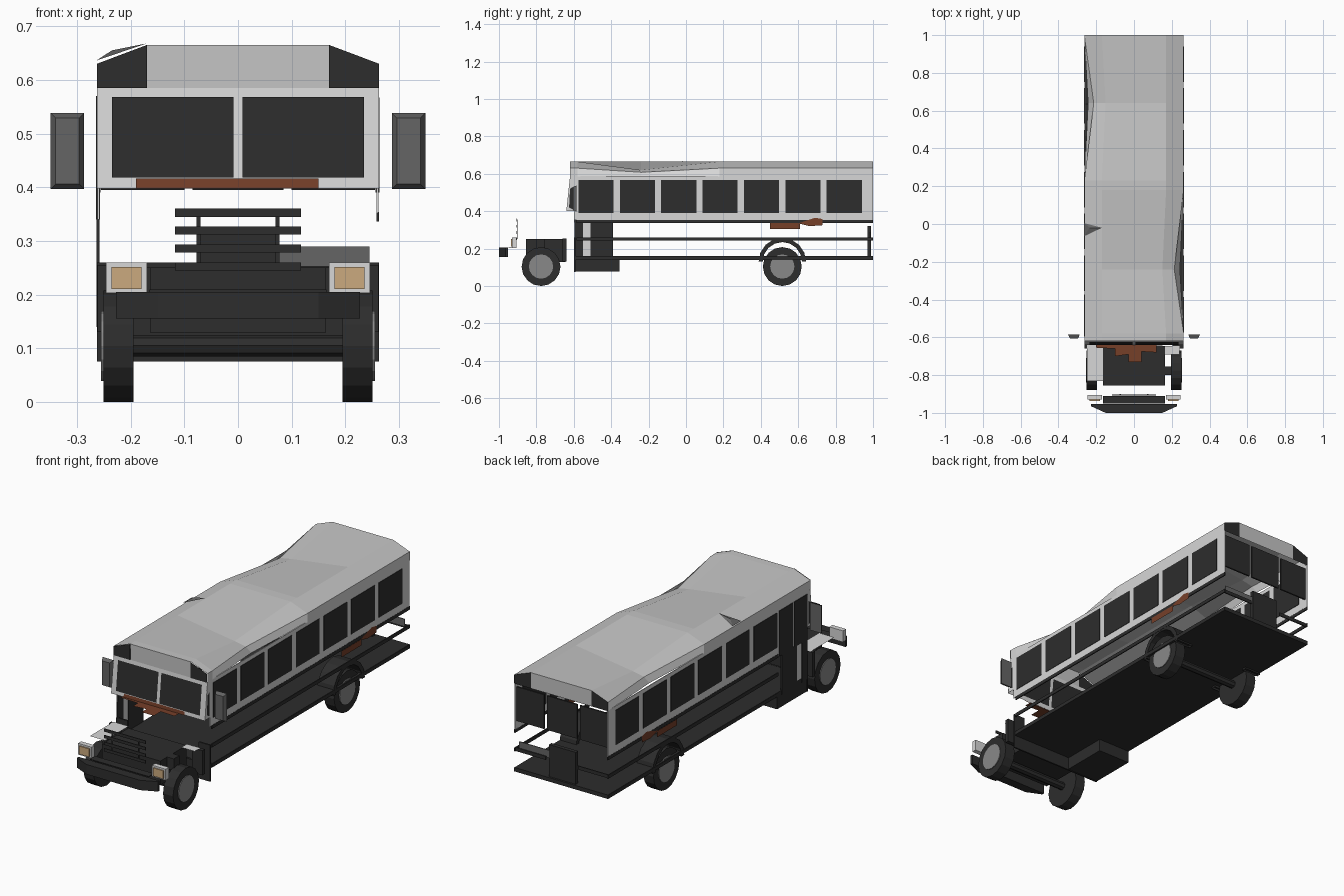
import bpy, bmesh, math
from mathutils import Matrix

if "Cube" in bpy.data.objects:
    bpy.data.objects.remove(bpy.data.objects["Cube"])


def mat(name, r, g, b):
    m = bpy.data.materials.new(name)
    m.diffuse_color = (r, g, b, 1)
    m.use_nodes = True
    m.node_tree.nodes["Principled BSDF"].inputs["Base Color"].default_value = m.diffuse_color
    return m


DARK = mat("charcoal", .026, .026, .026)
WHITE = mat("dirty white", .68, .68, .68)
ROOF = mat("light grey", .56, .56, .56)
GREY = mat("mid grey", .13, .13, .13)
HUB = mat("hub grey", .25, .25, .25)
RUST = mat("rust", .18, .05, .022)
LENS = mat("lamp tan", .60, .40, .21)


def mesh(name, verts, faces, *mats):
    me = bpy.data.meshes.new(name)
    me.from_pydata(verts, [], faces)
    ob = bpy.data.objects.new(name, me)
    bpy.context.collection.objects.link(ob)
    for m in mats:
        me.materials.append(m)
    return ob


def box(name, x0, x1, y0, y1, z0, z1, m, taper=0):
    """Box; taper shrinks the front (-y) face in x and z."""
    v = []
    for y, t in ((y0, taper), (y1, 0)):
        v += [(x0 + t, y, z0 + t), (x1 - t, y, z0 + t), (x1 - t, y, z1 - t), (x0 + t, y, z1 - t)]
    f = [(0, 1, 2, 3), (7, 6, 5, 4), (0, 4, 5, 1), (1, 5, 6, 2), (2, 6, 7, 3), (3, 7, 4, 0)]
    return mesh(name, v, f, m)


def sheet(name, pts, m):
    return mesh(name, pts, [tuple(range(len(pts)))], m)


def cyl(name, r, x0, x1, y, z, m, n=16):
    bm = bmesh.new()
    bmesh.ops.create_cone(bm, cap_ends=True, segments=n, radius1=r, radius2=r, depth=abs(x1 - x0),
                          matrix=Matrix.Translation(((x0 + x1) / 2, y, z)) @ Matrix.Rotation(math.pi / 2, 4, 'Y'))
    me = bpy.data.meshes.new(name)
    bm.to_mesh(me)
    bm.free()
    me.materials.append(m)
    bpy.context.collection.objects.link(bpy.data.objects.new(name, me))


# wheels, hubs, axles
for y, tag in ((-.775, "front"), (.515, "rear")):
    cyl(tag + "_axle", .02, -.2, .2, y, .105, DARK, 8)
    for s in (-1, 1):
        cyl(tag + "_tyre", .104, s * .195, s * .251, y, .104, DARK)
        cyl(tag + "_hub", .065, s * .24, s * .255, y, .104, HUB)

# rear wheel arches: half rings
for s in (-1, 1):
    v, f, n = [], [], 8
    for i in range(n + 1):
        a = math.pi * i / n
        for r in (.105, .127):
            for x in (.17, .262):
                v.append((s * x, .515 + r * math.cos(a), .13 + r * math.sin(a)))
    for i in range(n):
        b = i * 4
        for p, q in ((0, 1), (1, 3), (3, 2), (2, 0)):
            f.append((b + p, b + q, b + 4 + q, b + 4 + p))
    mesh("rear_wheel_arch", v, f, DARK)

# floor, door step, firewall
box("floor", -.262, .262, -.59, 1, .14, .16, DARK)
box("door_step", -.262, -.08, -.595, -.355, .077, .14, DARK)
box("firewall", -.263, .263, -.6, -.592, .075, .16, DARK)
for s in (-1, 1):
    box("firewall_side", s * .2, s * .263, -.6, -.592, .15, .26, DARK)

# engine block and front end
box("engine", -.163, .163, -.855, -.645, .128, .25, DARK)
sheet("left_fender", [(-.25, -.83, .257), (-.165, -.83, .257), (-.165, -.64, .257), (-.25, -.64, .257)], WHITE)
sheet("right_fender", [(.165, -.69, .257), (.24, -.69, .257), (.24, -.645, .257), (.165, -.645, .257)], WHITE)
for s in (-1, 1):
    box("fender_skirt", s * .205, s * .262, -.66, -.64, .13, .255, DARK)
    box("inner_wing", s * .163, s * .2, -.80, -.755, .19, .25, DARK)
    box("lamp_housing", s * .17, s * .246, -.93, -.905, .203, .26, WHITE)
    box("lamp_lens", s * .18, s * .236, -.936, -.93, .21, .251, LENS)
    box("grille_post", s * .07, s * .077, -.902, -.899, .25, .355, DARK)
for z in (.245, .278, .312, .345):
    box("grille_bar", -.117, .117, -.907, -.903, z, z + .015, DARK)
box("radiator_shelf", -.165, .165, -.95, -.91, .205, .209, DARK)
# bumper with swept ends
bp = [(-.227, -.965), (-.15, -1), (.15, -1), (.227, -.965), (.227, -.953), (-.227, -.953)]
mesh("front_bumper", [(x, y, z) for z in (.155, .205) for x, y in bp],
     [tuple(range(5, -1, -1)), tuple(range(6, 12))] + [(i, (i + 1) % 6, (i + 1) % 6 + 6, i + 6) for i in range(6)], DARK)

# side walls, window panes, rails
starts = [-.575 + i * .2212 for i in range(7)]
for s in (-1, 1):
    side = "right" if s > 0 else "left"
    box(side + "_wall", s * .258, s * .262, -.6 if s > 0 else -.365, 1, .352, .587, WHITE)
    for i, y in enumerate(starts):
        if s < 0 and i == 0:
            continue
        box(side + "_window", s * .256, s * .264, y, y + .188, .39, .567, DARK)
    for z in (.336, .242, .14):
        box(side + "_rail", s * .258, s * .263, -.585 if s > 0 else -.365, 1, z, z + .018, DARK)
    # rust patches on the lower edge
    for pts in ([(.45, .305), (.61, .305), (.61, .337), (.45, .337)],
                [(.6, .335), (.66, .32), (.73, .325), (.73, .358), (.69, .365)]):
        sheet(side + "_rust_patch", [(s * .2655, y, z) for y, z in pts], RUST)
    # rear corner window, rear rail
    box("rear_window", s * .1, s * .255, .985, .993, .395, .568, DARK)
    box("rear_rail", s * .09, s * .262, .99, .995, .242, .26, DARK)
    # mirrors
    box("mirror", s * .318 - .031, s * .318 + .031, -.605, -.585, .397, .538, GREY, .009)
    # cab corner between wall and windscreen
    sheet("cab_corner", [(s * .262, -.6, .4), (s * .262, -.64, .4), (s * .262, -.62, .587), (s * .262, -.6, .587)], WHITE)
    sheet("corner_slot", [(s * .2635, -.605, .41), (s * .2635, -.605, .53), (s * .2635, -.62, .52), (s * .2635, -.625, .42)], DARK)
box("rear_door_window", -.085, .085, .985, .993, .395, .568, DARK)
box("rear_door_panel", -.075, .075, .97, .99, .16, .322, DARK)
box("rear_panel", 0, .245, .982, .986, .252, .29, GREY)

# folding door on the left
for y0, y1 in ((-.595, -.55), (-.51, -.39)):
    box("door_leaf", -.264, -.258, y0, y1, .14, .345, DARK)
for y0, y1 in ((-.595, -.49), (-.48, -.372)):
    box("door_window", -.265, -.257, y0, y1, .34, .57, DARK)
box("door_header", -.262, -.258, -.6, -.365, .34, .587, WHITE)
box("door_strip", -.262, -.26, -.55, -.51, .16, .345, WHITE)


# windscreen face, leaning
def lean(z, d=0):
    return -.62 - (.585 - z) * .11 - d


def front(name, x0, x1, z0, z1, m, d=0):
    sheet(name, [(x0, lean(z0, d), z0), (x1, lean(z0, d), z0), (x1, lean(z1, d), z1), (x0, lean(z1, d), z1)], m)


front("cab_front", -.263, .263, .398, .587, WHITE)
for s in (-1, 1):
    front("windscreen", s * .008, s * .235, .418, .568, DARK, .003)
    front("windscreen_inner", s * .008, s * .235, .418, .568, DARK, -.003)
# rusty hood remains under the windscreen
front("rust_strip", -.19, .15, .398, .416, RUST, .004)
sheet("rust_hood", [(x, y, .399) for x, y in
      ((-.2, -.64), (-.2, -.655), (-.1, -.66), (-.1, -.70), (-.03, -.69), (-.03, -.73),
       (.04, -.73), (.04, -.675), (.12, -.68), (.12, -.64))], RUST)

# dented roof: stations (y, left dent, right dent), lofted
stations = [(-.62, 0, 0), (-.58, 0, 0), (-.24, 0, 1), (.18, 0, 0), (.23, 0, 0), (.64, 1, 0), (1, 0, 0)]
v, f = [], []
for y, l, r in stations:
    v += [(-.263 + .02 * l, y, .585), (-.263 + .05 * l, y, .63 - .022 * l), (-.17 + .02 * l, y, .665 - .045 * l),
          (.17 - .02 * r, y, .665 - .045 * r), (.263 - .05 * r, y, .63 - .022 * r), (.263 - .02 * r, y, .585)]
for i in range(len(stations) - 1):
    for k in range(5):
        a = i * 6 + k
        f.append((a, a + 1, a + 7, a + 6))
roof = mesh("dented_roof", v, f, ROOF, WHITE)
for p in roof.data.polygons:
    p.material_index = 1 if p.index % 5 in (0, 4) else 0

# end caps of the roof with black corners
for y, o in ((-.62, -.003), (1, 0)):
    sheet("roof_end", [(-.17, y, .585), (.17, y, .585), (.17, y, .665), (-.17, y, .665)], ROOF)
    for s in (-1, 1):
        sheet("roof_end_corner", [(s * .17, y + o, .585), (s * .263, y + o, .585),
                                  (s * .263, y + o, .63), (s * .17, y + o, .665)], DARK)

# torn spot on the left roof edge
mesh("roof_tear", [(-.264, .005, .636), (-.17, -.02, .668), (-.264, -.065, .636), (-.235, -.02, .655)],
     [(0, 1, 3), (1, 2, 3), (2, 0, 3)], GREY)

# consistent outward normals
for ob in bpy.context.collection.objects:
    bm = bmesh.new()
    bm.from_mesh(ob.data)
    bmesh.ops.recalc_face_normals(bm, faces=bm.faces)
    bm.to_mesh(ob.data)
    bm.free()
